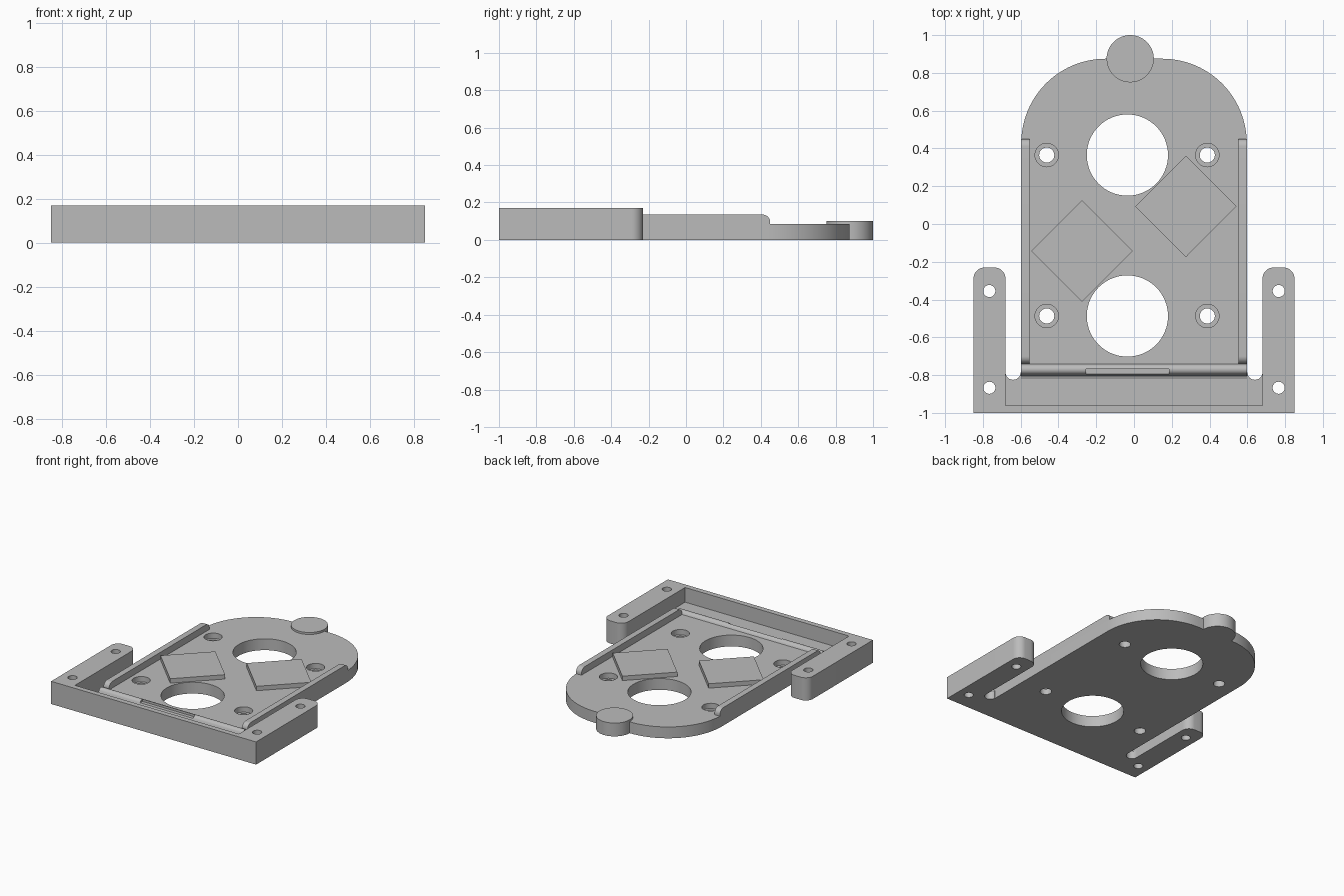
import bpy, bmesh
from math import cos, sin, radians, pi

cube = bpy.data.objects.get("Cube")
if cube:
    bpy.data.objects.remove(cube, do_unlink=True)

grey = bpy.data.materials.new("plain_grey")
grey.use_nodes = True
GREY = (0.5, 0.5, 0.5, 1)
grey.diffuse_color = GREY
grey.node_tree.nodes["Principled BSDF"].inputs["Base Color"].default_value = GREY


def arc(cx, cy, r, a0, a1, n=10):
    """Points on an arc, angles in degrees."""
    angles = [radians(a0 + (a1 - a0) * i / n) for i in range(n + 1)]
    return [(cx + r * cos(a), cy + r * sin(a)) for a in angles]


def mirror(pts):
    """Closes a right-hand outline with its mirror image."""
    return pts + [(-x, y) for x, y in reversed(pts)]


def prism(name, pts, lo, hi, axis="z"):
    """Extrudes an outline along z, or a (y, z) profile along x."""
    place = (lambda a, b, h: (a, b, h)) if axis == "z" else (lambda a, b, h: (h, a, b))
    bm = bmesh.new()
    face = bm.faces.new([bm.verts.new(place(a, b, lo)) for a, b in pts])
    top = bmesh.ops.extrude_face_region(bm, geom=[face])["geom"]
    step = place(0, 0, hi - lo)
    bmesh.ops.translate(bm, vec=step, verts=[v for v in top if isinstance(v, bmesh.types.BMVert)])
    bmesh.ops.recalc_face_normals(bm, faces=bm.faces)
    mesh = bpy.data.meshes.new(name)
    bm.to_mesh(mesh)
    bm.free()
    mesh.materials.append(grey)
    ob = bpy.data.objects.new(name, mesh)
    bpy.context.collection.objects.link(ob)
    return ob


def disc(name, x, y, r, lo, hi, n=48):
    return prism(name, arc(x, y, r, 0, 360 - 360 / n, n - 1), lo, hi)


def activate(ob):
    bpy.ops.object.select_all(action="DESELECT")
    ob.select_set(True)
    bpy.context.view_layer.objects.active = ob


def cut(ob, cutters):
    """Subtracts each cutter, then discards it."""
    for c in cutters:
        c.hide_render = True
        mod = ob.modifiers.new("cut", "BOOLEAN")
        mod.operation = "DIFFERENCE"
        mod.solver = "EXACT"
        mod.object = c
        activate(ob)
        bpy.ops.object.modifier_apply(modifier=mod.name)
        bpy.data.objects.remove(c, do_unlink=True)


PLATE, FLOOR, FRAME, RAIL = 0.085, 0.06, 0.17, 0.135
parts = []

# Base plate with a rounded back, two large openings and four counterbored holes
plate = prism("base_plate", mirror([(0.597, -0.74)] + arc(0.15, 0.428, 0.447, 0, 90, 24)), 0, PLATE)
holes = []
for y in (0.365, -0.487):
    holes.append(disc("opening", -0.035, y, 0.215, -0.1, 0.3, 64))
    for x in (-0.462, 0.388):
        holes.append(disc("screw_hole", x, y, 0.04, -0.1, 0.3, 32))
        holes.append(disc("counterbore", x, y, 0.062, 0.045, 0.3, 32))
cut(plate, holes)
parts.append(plate)

# U-shaped outer frame: front wall and two arms with rounded ends
frame = prism("outer_frame", mirror(
    [(0.85, -1)] + arc(0.79, -0.29, 0.06, 0, 90) + arc(0.74, -0.29, 0.06, 90, 180)
    + [(0.68, -0.96)])[0:], 0, FRAME)
cut(frame, [disc("frame_hole", s * 0.766, y, 0.032, -0.1, 0.3, 32)
            for s in (-1, 1) for y in (-0.355, -0.867)])
parts.append(frame)

# Recessed floor behind the front wall, with rounded slot ends
parts.append(prism("front_floor", mirror(
    [(0.68, -0.96), (0.68, -0.785)] + arc(0.64, -0.785, 0.04, 360, 180, 12)[1:]), 0, FLOOR))

# Rounded cross ridge between the recess and the plate, notched in the middle
ridge = prism("cross_ridge",
              [(-0.785, 0), (-0.785, 0.05), (-0.82, 0.05), (-0.82, FLOOR), (-0.805, 0.066)]
              + arc(-0.77, 0.08, 0.027, 160, 30, 10)
              + [(-0.742, PLATE), (-0.74, PLATE), (-0.74, 0)], -0.597, 0.597, "x")
cut(ridge, [prism("notch", [(-0.255, -0.9), (0.185, -0.9), (0.185, -0.768), (-0.255, -0.768)],
                  0.09, 0.3)])
parts.append(ridge)

# Side rails with rounded top ends
rail = ([(-0.74, PLATE)] + arc(-0.70, RAIL - 0.04, 0.04, 180, 90)
        + arc(0.41, RAIL - 0.04, 0.04, 90, 0) + [(0.45, PLATE)])
for side, lo in (("left", 0.552), ("right", -0.597)):
    parts.append(prism(side + "_rail", rail, lo, lo + 0.045, "x"))

# Raised diamond pads
for side, x, y in (("right", -0.275, -0.143), ("left", 0.275, 0.093)):
    parts.append(disc(side + "_diamond_pad", x, y, 0.268, PLATE, 0.118, 4))

# Round tab on the back edge
parts.append(disc("back_tab", -0.02, 0.875, 0.125, 0, 0.1, 64))

for ob in parts:
    activate(ob)
    bpy.ops.object.shade_smooth_by_angle(angle=pi / 6)
